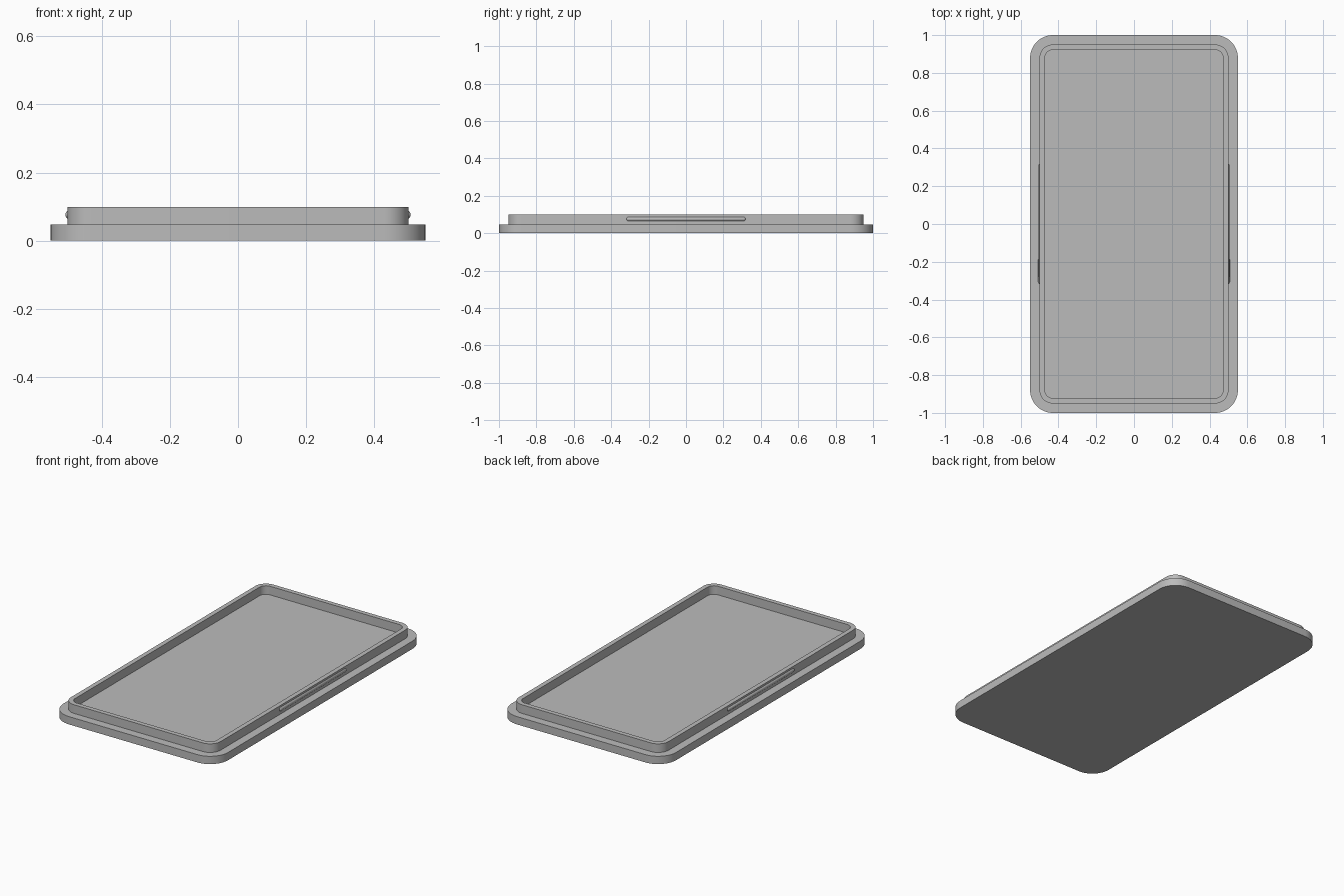
import bpy, bmesh, math

cube = bpy.data.objects.get("Cube")
if cube:
    bpy.data.objects.remove(cube, do_unlink=True)

GREY = (0.5, 0.5, 0.5, 1.0)
mat = bpy.data.materials.new("plain grey")
mat.use_nodes = True
mat.diffuse_color = GREY
mat.node_tree.nodes["Principled BSDF"].inputs["Base Color"].default_value = GREY

HALF_X, HALF_Y, CORNER = 0.55, 1.0, 0.12
BASE_TOP, LIP_TOP = 0.047, 0.099
LIP_INSET, LIP_WALL = 0.05, 0.028
STEPS = 12


def ring(bm, inset, z):
    """Rounded rectangle of vertices, inset evenly from the outer outline."""
    r = CORNER - inset
    verts = []
    for i, (sx, sy) in enumerate([(1, 1), (-1, 1), (-1, -1), (1, -1)]):
        for s in range(STEPS + 1):
            a = math.pi / 2 * (i + s / STEPS)
            verts.append(bm.verts.new((sx * (HALF_X - CORNER) + r * math.cos(a),
                                       sy * (HALF_Y - CORNER) + r * math.sin(a), z)))
    return verts


def finish(bm, name):
    bmesh.ops.recalc_face_normals(bm, faces=bm.faces)
    mesh = bpy.data.meshes.new(name)
    bm.to_mesh(mesh)
    bm.free()
    mesh.materials.append(mat)
    obj = bpy.data.objects.new(name, mesh)
    bpy.context.collection.objects.link(obj)
    bpy.ops.object.select_all(action="DESELECT")
    obj.select_set(True)
    bpy.context.view_layer.objects.active = obj
    bpy.ops.object.shade_smooth_by_angle(angle=math.radians(30))
    return obj


# Lid: stepped plate with a raised lip around a shallow tray
bm = bmesh.new()
inner = LIP_INSET + LIP_WALL
profile = [(0, 0), (0, BASE_TOP), (LIP_INSET, BASE_TOP), (LIP_INSET, LIP_TOP),
           (inner, LIP_TOP), (inner, BASE_TOP)]
rings = [ring(bm, inset, z) for inset, z in profile]
for low, high in zip(rings, rings[1:]):
    for k in range(len(low)):
        n = (k + 1) % len(low)
        bm.faces.new((low[k], low[n], high[n], high[k]))
bm.faces.new(rings[0])
bm.faces.new(rings[-1])
finish(bm, "lid")

# Snap beads: round-ended rods half sunk into the long sides of the lip
BEAD_R, BEAD_HALF, BEAD_Z = 0.0135, 0.32, 0.076
for side, name in ((1, "left_snap_bead"), (-1, "right_snap_bead")):
    bm = bmesh.new()
    bmesh.ops.create_uvsphere(bm, u_segments=20, v_segments=12, radius=BEAD_R)
    for v in bm.verts:
        x, y, z = v.co
        stretch = BEAD_HALF - BEAD_R
        v.co = (x, z + (stretch if z > 1e-5 else -stretch), y)
    bead = finish(bm, name)
    bead.location = (side * 0.4935, 0, BEAD_Z)
